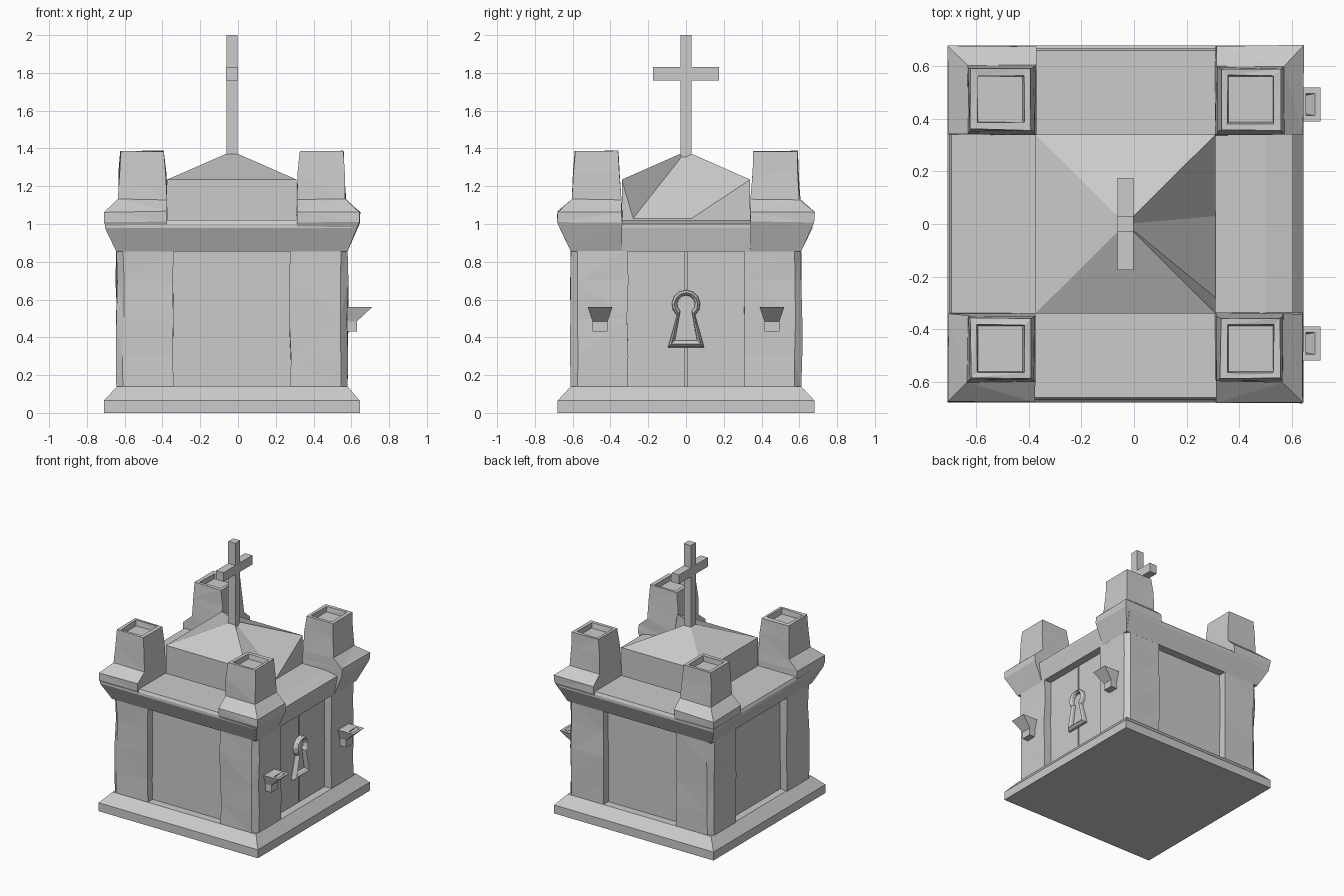
import bpy, bmesh, math, random
from mathutils import Vector

if "Cube" in bpy.data.objects:
    bpy.data.objects.remove(bpy.data.objects["Cube"])

random.seed(4)
CX = -0.032  # the masonry is centred slightly left because of the brackets


def finish(bm, name):
    bmesh.ops.recalc_face_normals(bm, faces=bm.faces)
    me = bpy.data.meshes.new(name)
    bm.to_mesh(me)
    bm.free()
    ob = bpy.data.objects.new(name, me)
    bpy.context.collection.objects.link(ob)
    return ob


def loft(name, rings, rough=0.0):
    """Closed solid through rings of points; inner rings may get weathered."""
    bm = bmesh.new()
    loops = []
    for i, ring in enumerate(rings):
        r = rough if 0 < i < len(rings) - 1 else 0
        loops.append([bm.verts.new(Vector(p) + Vector(random.uniform(-r, r) for _ in range(3)))
                      for p in ring])
    for a, b in zip(loops, loops[1:]):
        n = len(a)
        for i in range(n):
            bm.faces.new((a[i], a[(i + 1) % n], b[(i + 1) % n], b[i]))
    bm.faces.new(loops[0])
    bm.faces.new(loops[-1])
    if rough:
        bmesh.ops.triangulate(bm, faces=[f for f in bm.faces if len(f.verts) == 4])
    return finish(bm, name)


def rect(x0, x1, y0, y1, z):
    return [(x0, y0, z), (x1, y0, z), (x1, y1, z), (x0, y1, z)]


def box(name, x0, x1, y0, y1, z0, z1):
    return loft(name, [rect(x0, x1, y0, y1, z0), rect(x0, x1, y0, y1, z1)])


# plinth and recessed wall core
loft("plinth", [rect(-.71, .645, -.68, .68, 0), rect(-.71, .645, -.68, .68, .065),
                rect(-.64, .58, -.61, .61, .14)])
box("wall_core", -.585, .50, -.55, .55, .12, .90)

# two door leaves with a seam between them
for s in (-1, 1):
    y = sorted((s * .005, s * .33))
    box("door_leaf", .48, .52, y[0], y[1], .13, .87)

# corner pillars, cornice corner blocks and hollow turrets
for sx in (-1, 1):
    for sy in (-1, 1):
        def corner(outline, z):
            return [(CX + sx * u, sy * v, z) for u, v in outline]

        def sq(u0, u1, v0, v1, z):
            return corner([(u0, v0), (u1, v0), (u1, v1), (u0, v1)], z)

        pillar = [(.308, .31), (.612, .31), (.612, .575), (.577, .61), (.308, .61)]
        loft("corner_pillar", [corner(pillar, z) for z in (.12, .30, .50, .70, .87)], .006)
        loft("corner_turret", [
            sq(.343, .612, .34, .61, .855),
            sq(.343, .677, .34, .68, 1.01),
            sq(.343, .677, .34, .68, 1.065),
            sq(.343, .602, .345, .602, 1.13),
            sq(.350, .598, .350, .595, 1.27),
            sq(.362, .590, .360, .590, 1.385),
            sq(.388, .566, .385, .565, 1.385),
            sq(.392, .562, .389, .561, 1.345)], .004)

# cornice between the corners, worn back on the door side
loft("cornice", [rect(-.645, .58, -.61, .61, .855), rect(-.705, .605, -.67, .67, .98),
                 rect(-.705, .605, -.67, .67, 1.0), rect(-.695, .50, -.66, .66, 1.02)])

# roof: upright walls and a low pyramid, caved in on the door side
foot = [(-.375, -.34), (.31, -.34), (.31, -.28), (.31, .03), (.31, .34), (-.375, .34)]
eaves = [1.235, 1.235, 1.03, 1.03, 1.235, 1.235]
bm = bmesh.new()
low = [bm.verts.new((x, y, 1.0)) for x, y in foot]
top = [bm.verts.new((x, y, z)) for (x, y), z in zip(foot, eaves)]
apex = bm.verts.new((CX, 0, 1.385))
bm.faces.new(low)
for i in range(len(foot)):
    j = (i + 1) % len(foot)
    bm.faces.new((low[i], low[j], top[j], top[i]))
    bm.faces.new((top[i], top[j], apex))
finish(bm, "roof")

# rooftop cross
box("cross_post", CX - .03, CX + .03, -.03, .03, 1.3, 2.0)
box("cross_arm", CX - .031, CX + .031, -.175, .175, 1.76, 1.83)

# flared, hollow wall brackets beside the door
for y in (-.455, .455):
    loft("wall_bracket", [
        rect(.56, .63, y - .04, y + .04, .43), rect(.56, .63, y - .04, y + .04, .485),
        rect(.56, .71, y - .065, y + .065, .56), rect(.655, .69, y - .042, y + .042, .56),
        rect(.60, .63, y - .03, y + .03, .505)])

# keyhole surround: a bevelled frame around a round-headed slot
outline = []
for k in range(11):
    a = math.radians(-50 + 280 * k / 10)
    outline.append((math.cos(a), math.sin(a)))


def keyhole(x, r, hw, zb):
    return [(x, c * r, .575 + s * r) for c, s in outline] + [(x, -hw, zb), (x, hw, zb)]


loft("keyhole_surround", [keyhole(.51, .077, .098, .345), keyhole(.54, .073, .092, .350),
                          keyhole(.555, .062, .078, .364), keyhole(.54, .050, .062, .380),
                          keyhole(.522, .047, .058, .384)])
